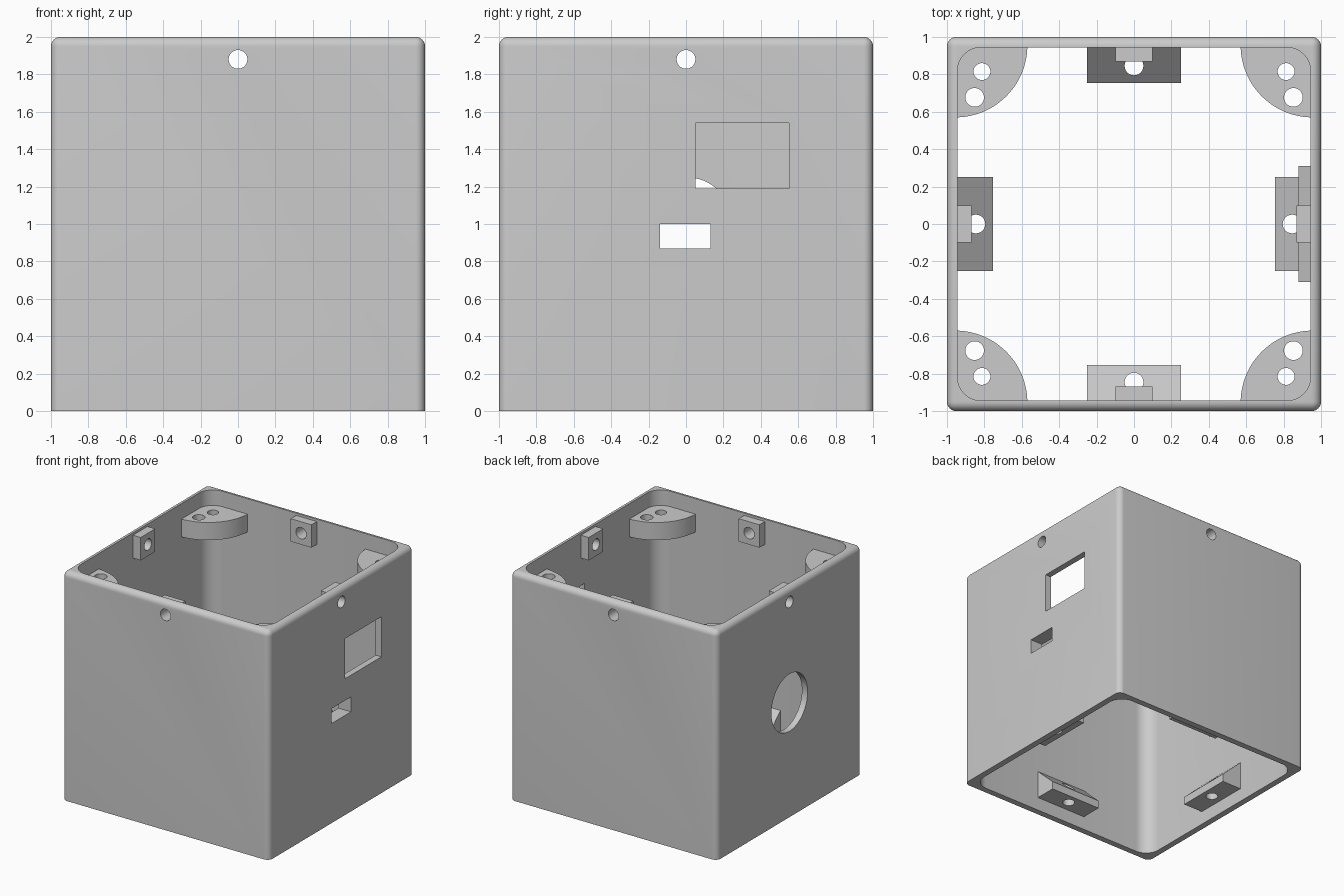
import bpy, bmesh
from math import sin, cos, pi
from mathutils import Vector, Matrix

cube = bpy.data.objects.get("Cube")
if cube:
    bpy.data.objects.remove(cube, do_unlink=True)

grey = bpy.data.materials.new("plain grey")
grey.use_nodes = True
grey.diffuse_color = (0.6, 0.6, 0.6, 1)
grey.node_tree.nodes["Principled BSDF"].inputs["Base Color"].default_value = (0.6, 0.6, 0.6, 1)

WALL = 0.945      # inner wall plane
EMBED = 0.955     # how far inner parts sink into the wall


def prism(name, points, push, turn=0):
    """Extrude a flat outline along push, then turn it about z in quarter turns."""
    bm = bmesh.new()
    face = bm.faces.new([bm.verts.new(p) for p in points])
    moved = bmesh.ops.extrude_face_region(bm, geom=[face])["geom"]
    bmesh.ops.translate(bm, vec=Vector(push),
                        verts=[v for v in moved if isinstance(v, bmesh.types.BMVert)])
    bmesh.ops.transform(bm, matrix=Matrix.Rotation(turn * pi / 2, 4, "Z"), verts=bm.verts)
    return finish(name, bm)


def finish(name, bm):
    bmesh.ops.recalc_face_normals(bm, faces=bm.faces)
    mesh = bpy.data.meshes.new(name)
    bm.to_mesh(mesh)
    bm.free()
    mesh.materials.append(grey)
    obj = bpy.data.objects.new(name, mesh)
    bpy.context.collection.objects.link(obj)
    return obj


def box(name, low, high, turn=0):
    (a, b, c), (d, e, f) = low, high
    return prism(name, [(a, b, c), (d, b, c), (d, e, c), (a, e, c)], (0, 0, f - c), turn)


def rod(center, radius, push, turn=0, sides=40):
    """Round cutter along y or z."""
    c = Vector(center)
    ring = []
    for i in range(sides):
        u, v = radius * cos(2 * pi * i / sides), radius * sin(2 * pi * i / sides)
        ring.append(c + (Vector((u, v, 0)) if push[2] else Vector((u, 0, v))))
    return prism("cutter", ring, push, turn)


def cut(obj, cutters):
    """Subtract each cutter, then discard it."""
    for cutter in cutters:
        cutter.hide_render = True
        mod = obj.modifiers.new("cut", "BOOLEAN")
        mod.operation, mod.solver, mod.object = "DIFFERENCE", "EXACT", cutter
        bpy.context.view_layer.objects.active = obj
        bpy.ops.object.modifier_apply(modifier=mod.name)
        bpy.data.objects.remove(cutter, do_unlink=True)


def rounded_block(name, half, low, high, radius, round_top):
    """Square block with rounded upright edges and optionally a rounded top."""
    bm = bmesh.new()
    bmesh.ops.create_cube(bm, size=2)
    for v in bm.verts:
        v.co = (v.co.x * half, v.co.y * half, high if v.co.z > 0 else low)
    mid = (low + high) / 2
    edges = [e for e in bm.edges
             if abs(e.verts[0].co.z - e.verts[1].co.z) > 0.1
             or (round_top and e.verts[0].co.z > mid)]
    bmesh.ops.bevel(bm, geom=edges, offset=radius, segments=8, profile=0.5, affect="EDGES")
    return finish(name, bm)


parts = []

# Pad behind the small slot, with a sloping top
pad = prism("slot_pad", [(EMBED, -0.31, 0.78), (0.88, -0.31, 0.78), (0.88, -0.31, 1.04),
                         (WALL, -0.31, 1.1), (EMBED, -0.31, 1.1)], (0, 0.62, 0))
slot = ((0.8, -0.14, 0.87), (1.1, 0.13, 1.0))
cut(pad, [box("cutter", *slot)])
parts.append(pad)

# Open-ended shell with its openings
shell = rounded_block("shell", 1, 0, 2, 0.05, True)
cut(shell, [rounded_block("cutter", WALL, -0.5, 2.5, 0.13, False),
            box("cutter", (0.8, 0.05, 1.19), (1.1, 0.55, 1.54)),
            box("cutter", *slot),
            rod((0, -1.1, 1), 0.25, (0, 0.3, 0), turn=3, sides=64)])
parts.append(shell)

for turn, side in enumerate(("front", "right", "back", "left")):
    def screw():
        return rod((0, -1.1, 1.88), 0.05, (0, 0.4, 0), turn)

    cut(shell, [screw()])

    # Upper screw tab
    tab = box(side + "_screw_tab", (-0.1, -EMBED, 1.78), (0.1, -0.87, 1.98), turn)
    cut(tab, [screw()])

    # Lower wedge bracket
    wedge = prism(side + "_bracket", [(-0.25, -EMBED, 0.12), (-0.25, -0.755, 0.12),
                                      (-0.25, -0.755, 0.19), (-0.25, -WALL, 0.37),
                                      (-0.25, -EMBED, 0.37)], (0.5, 0, 0), turn)
    cut(wedge, [rod((0, -0.845, 0), 0.05, (0, 0, 0.6), turn)])
    parts += [tab, wedge]

# Quarter-round corner lugs
for sx in (-1, 1):
    for sy in (-1, 1):
        arc = [(EMBED - 0.385 * cos(a), EMBED - 0.385 * sin(a))
               for a in (i * pi / 48 for i in range(25))]
        outline = [(sx * x, sy * y, 1.71) for x, y in arc + [(EMBED, EMBED)]]
        name = ("back" if sy > 0 else "front") + ("_left" if sx > 0 else "_right") + "_corner_lug"
        lug = prism(name, outline, (0, 0, 0.155))
        cut(lug, [rod((sx * 0.813, sy * 0.815, 1.5), 0.045, (0, 0, 0.6)),
                  rod((sx * 0.852, sy * 0.677, 1.5), 0.05, (0, 0, 0.6))])
        parts.append(lug)

# Smooth the curved faces, keep hard edges
bpy.ops.object.select_all(action="DESELECT")
for obj in parts:
    obj.select_set(True)
bpy.context.view_layer.objects.active = shell
bpy.ops.object.shade_smooth_by_angle(angle=pi / 6)
